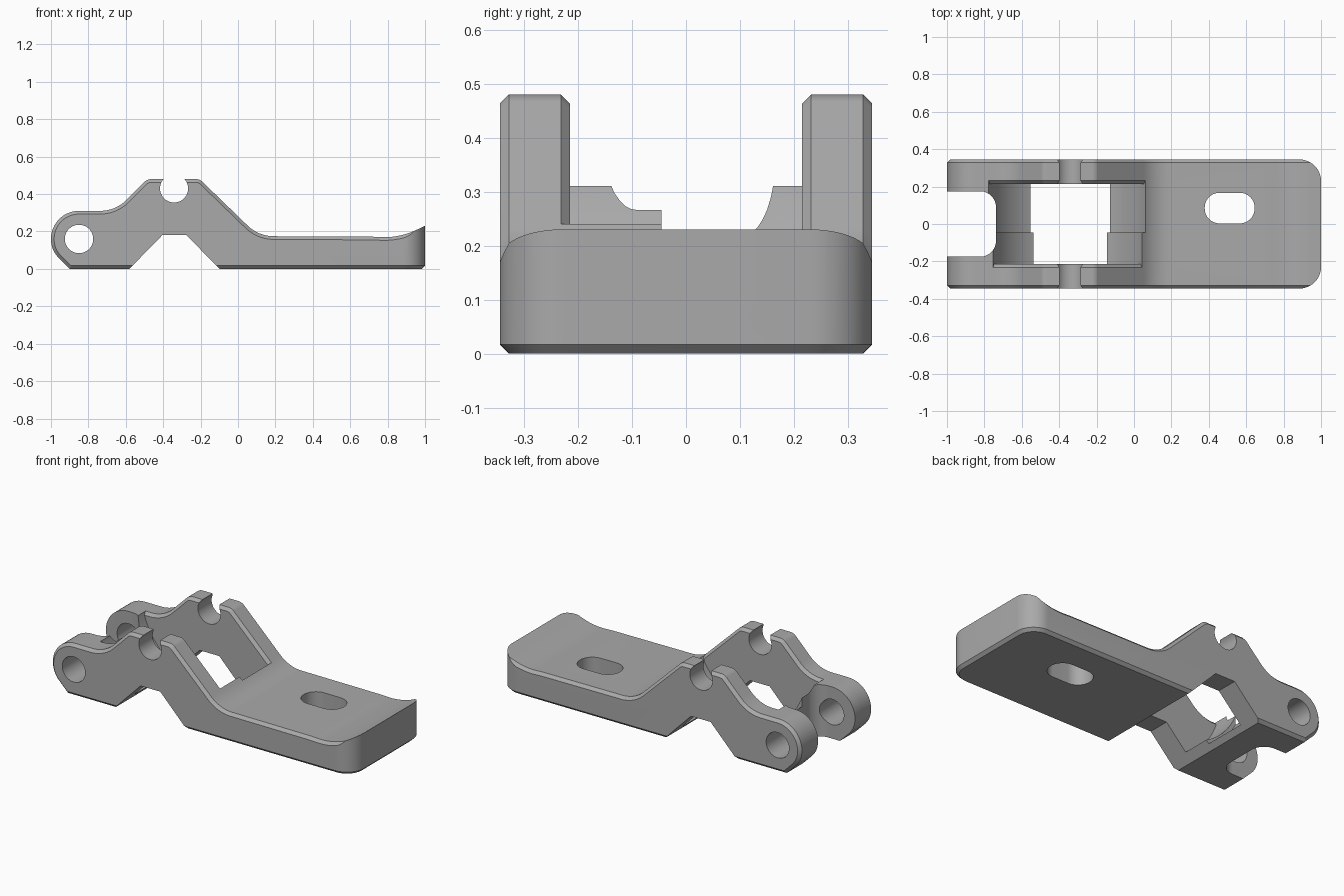
import bpy, bmesh
from math import sin, cos, pi, tan
from mathutils import Vector

if "Cube" in bpy.data.objects:
    bpy.data.objects.remove(bpy.data.objects["Cube"])

W = 0.345        # half width
CH = 0.017       # edge chamfer


def rounded(corners, steps=12):
    """Polygon from (a, b, radius) corners, each replaced by an arc."""
    out, n = [], len(corners)
    for i, (a, b, r) in enumerate(corners):
        p = Vector((a, b))
        if r == 0:
            out.append(p)
            continue
        u = (Vector(corners[i - 1][:2]) - p).normalized()
        v = (Vector(corners[(i + 1) % n][:2]) - p).normalized()
        half = u.angle(v) / 2
        centre = p + (u + v).normalized() * (r / sin(half))
        start = p + u * (r / tan(half)) - centre
        sweep = start.angle_signed(p + v * (r / tan(half)) - centre)
        for k in range(steps + 1):
            t = -sweep * k / steps
            out.append(centre + Vector((start.x * cos(t) - start.y * sin(t),
                                        start.x * sin(t) + start.y * cos(t))))
    return out


def inset(pts, d):
    """Counter-clockwise outline moved inward by d."""
    out = []
    for i, p in enumerate(pts):
        e1 = (p - pts[i - 1]).normalized()
        e2 = (pts[(i + 1) % len(pts)] - p).normalized()
        n1, n2 = Vector((-e1.y, e1.x)), Vector((-e2.y, e2.x))
        out.append(p + (n1 + n2) * (d / (1 + n1.dot(n2))))
    return out


def loft(name, pts, levels, axis="Y"):
    """Solid through (position, inset) levels along an axis."""
    bm = bmesh.new()
    rings = []
    for pos, d in levels:
        ring = inset(pts, d) if d else pts
        rings.append([bm.verts.new((p.x, pos, p.y) if axis == "Y" else (p.x, p.y, pos))
                      for p in ring])
    for r1, r2 in zip(rings, rings[1:]):
        for i in range(len(pts)):
            j = (i + 1) % len(pts)
            bm.faces.new((r1[i], r1[j], r2[j], r2[i]))
    bm.faces.new(rings[0][::-1])
    bm.faces.new(rings[-1])
    bmesh.ops.recalc_face_normals(bm, faces=bm.faces)
    mesh = bpy.data.meshes.new(name)
    bm.to_mesh(mesh)
    bm.free()
    ob = bpy.data.objects.new(name, mesh)
    bpy.context.scene.collection.objects.link(ob)
    return ob


def circle(x, z, r, n=96):
    return [Vector((x + r * cos(2 * pi * (k + .5) / n), z + r * sin(2 * pi * (k + .5) / n)))
            for k in range(n)]


def combine(target, tool, operation="DIFFERENCE"):
    """Apply a boolean and discard the tool."""
    mod = target.modifiers.new("cut", "BOOLEAN")
    mod.operation, mod.solver, mod.object = operation, "EXACT", tool
    deps = bpy.context.evaluated_depsgraph_get()
    mesh = bpy.data.meshes.new_from_object(target.evaluated_get(deps))
    target.modifiers.clear()
    target.data = mesh
    bpy.data.objects.remove(tool)


# Side profile: flat tongue with raised lip, humped cheeks, rounded hinge ear
side = rounded([(-.9, 0, 0), (1, 0, 0), (1, .23, 0), (.86, .165, .4), (.72, .172, 0),
                (.11, .175, .2), (-.205, .48, .05), (-.485, .48, .05),
                (-.655, .31, .2), (-1, .31, .149), (-1, .1, .14)])
body = loft("lever_body", side, [(-W, CH), (-W + CH, 0), (W - CH, 0), (W, CH)])

# Round pocket between the cheeks, stepped in radius
pocket_x, pocket_z, inner = -.342, .425, .215
for y1, y2, r in ((-inner - CH, -.04, .427), (-.045, inner + CH, .45)):
    combine(body, loft("pocket", circle(pocket_x, pocket_z, r), [(y1, 0), (y2, 0)]))

# Chamfered cheeks restore the pocket walls
for s in (-1, 1):
    levels = [(s * inner, CH), (s * (inner + CH), 0), (s * (W - CH), 0), (s * W, CH)]
    combine(body, loft("cheek", side, levels), "UNION")

# Gap between the hinge ears
gap = rounded([(-1.2, -.175, 0), (-.738, -.175, .085), (-.738, .175, .085), (-1.2, .175, 0)])
combine(body, loft("ear_gap", gap, [(-.1, 0), (.6, 0)], "Z"))

# Underside notch, pin hole and crest groove
vee = [Vector(p) for p in ((-.61, -.03), (-.07, -.03), (-.275, .18), (-.405, .18))]
for name, pts in (("underside_notch", vee), ("pin_hole", circle(-.85, .16, .076)),
                  ("crest_groove", circle(-.342, .43, .075))):
    combine(body, loft(name, pts, [(-.5, 0), (.5, 0)]))

# Oblong hole in the tongue
slot = rounded([(.378, .003, .08), (.645, .003, .08), (.645, .167, .08), (.378, .167, .08)])
combine(body, loft("oblong_hole", slot, [(-.1, 0), (.5, 0)], "Z"))

# Rounded tongue corners and chamfered bottom edge
plan = rounded([(-1.2, -W, 0), (1, -W, .115), (1, W, .115), (-1.2, W, 0)])
combine(body, loft("plan_outline", plan, [(0, CH), (CH, 0), (.6, 0)], "Z"), "INTERSECT")

# Single grey finish
grey = bpy.data.materials.new("grey_metal")
grey.use_nodes = True
colour = (.4, .4, .4, 1)
grey.diffuse_color = colour
grey.node_tree.nodes["Principled BSDF"].inputs["Base Color"].default_value = colour
body.data.materials.clear()
body.data.materials.append(grey)
for poly in body.data.polygons:
    poly.material_index = 0

bpy.ops.object.select_all(action="DESELECT")
body.select_set(True)
bpy.context.view_layer.objects.active = body
bpy.ops.object.shade_smooth_by_angle(angle=.45)
